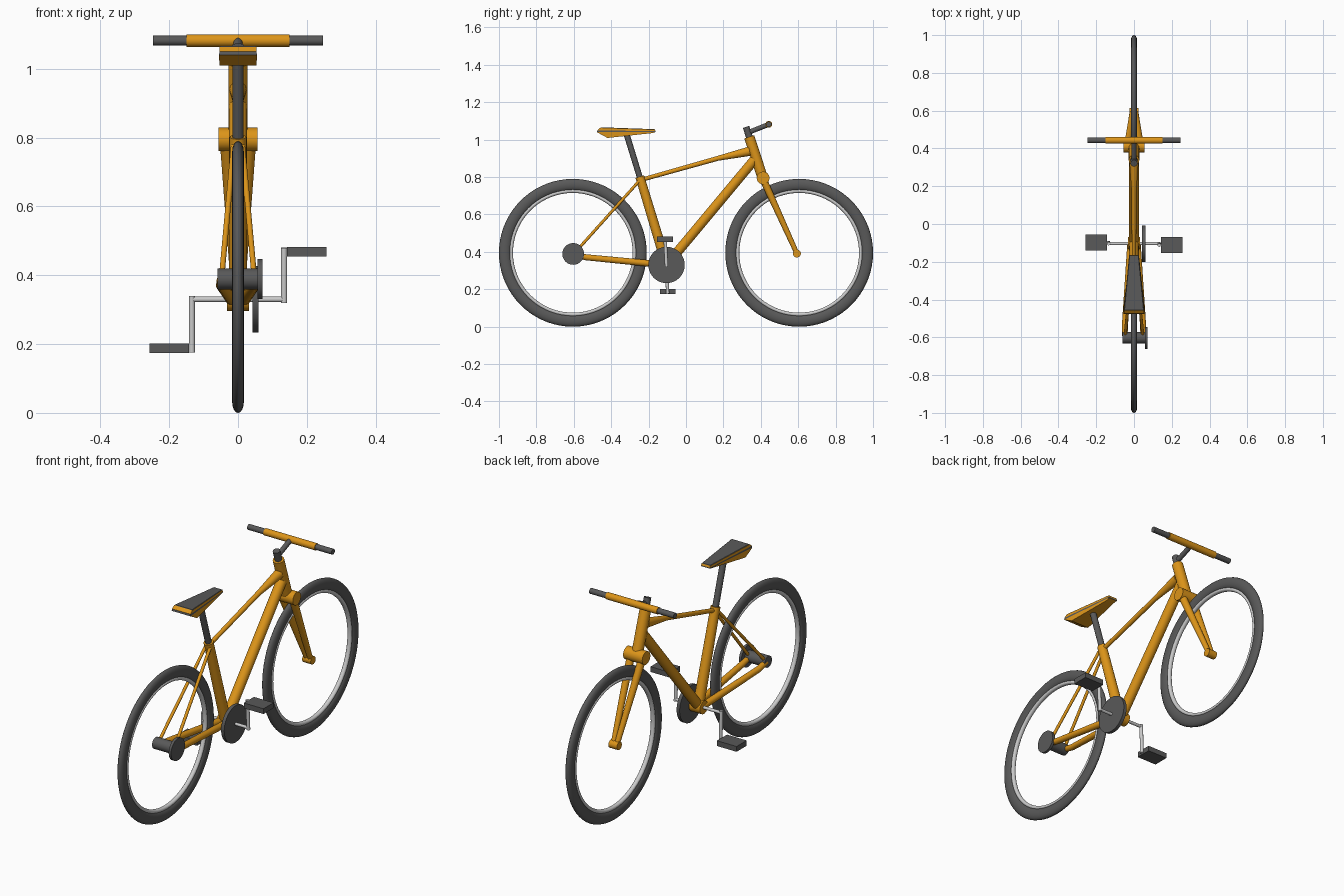
import bpy, bmesh, math
from mathutils import Vector

if "Cube" in bpy.data.objects:
    bpy.data.objects.remove(bpy.data.objects["Cube"])


def material(name, rgb):
    m = bpy.data.materials.new(name)
    m.diffuse_color = (*rgb, 1)
    m.use_nodes = True
    m.node_tree.nodes["Principled BSDF"].inputs["Base Color"].default_value = m.diffuse_color
    return m


ORANGE = material("orange_paint", (0.72, 0.30, 0.01))
DARK = material("dark_rubber", (0.10, 0.10, 0.10))
METAL = material("light_metal", (0.55, 0.55, 0.56))


def finish(name, bm, mat, angle=35):
    bmesh.ops.recalc_face_normals(bm, faces=bm.faces)
    me = bpy.data.meshes.new(name)
    bm.to_mesh(me)
    bm.free()
    me.materials.append(mat)
    ob = bpy.data.objects.new(name, me)
    bpy.context.collection.objects.link(ob)
    bpy.ops.object.select_all(action='DESELECT')
    ob.select_set(True)
    bpy.context.view_layer.objects.active = ob
    bpy.ops.object.shade_smooth_by_angle(angle=math.radians(angle))
    return ob


def bridge(bm, a, b):
    n = len(a)
    for i in range(n):
        bm.faces.new((a[i], a[(i + 1) % n], b[(i + 1) % n], b[i]))


def tube(name, pts, radii, mat, sides=24):
    """Capped round tube through points, one radius per point."""
    pts = [Vector(p) for p in pts]
    if not isinstance(radii, (list, tuple)):
        radii = [radii] * len(pts)
    bm = bmesh.new()
    rings = []
    for i, p in enumerate(pts):
        d = pts[min(i + 1, len(pts) - 1)] - pts[max(i - 1, 0)]
        q = d.to_track_quat('Z', 'X')
        rings.append([bm.verts.new(p + q @ Vector((radii[i] * math.cos(t), radii[i] * math.sin(t), 0)))
                      for t in (2 * math.pi * k / sides for k in range(sides))])
    for a, b in zip(rings, rings[1:]):
        bridge(bm, a, b)
    bm.faces.new(rings[0])
    bm.faces.new(rings[-1])
    return finish(name, bm, mat)


def cross(name, x0, x1, y, z, r, mat, sides=32):
    """Cylinder lying along x."""
    return tube(name, [(x0, y, z), (x1, y, z)], r, mat, sides)


def ring(name, y, z, radius, rad, half_w, mat, segs=72, sides=16):
    """Ring around the x axis with an elliptical section."""
    bm = bmesh.new()
    loops = []
    for i in range(segs):
        t = 2 * math.pi * i / segs
        loops.append([])
        for k in range(sides):
            u = 2 * math.pi * k / sides
            r = radius + rad * math.cos(u)
            loops[-1].append(bm.verts.new((half_w * math.sin(u), y + r * math.cos(t), z + r * math.sin(t))))
    for i in range(segs):
        bridge(bm, loops[i], loops[(i + 1) % segs])
    return finish(name, bm, mat, 60)


def slab(name, low, high, mat):
    """Tapered slab between two levels: (y_back, z_back, half_w_back, y_nose, z_nose, half_w_nose)."""
    bm = bmesh.new()
    loops = []
    for yb, zb, wb, yn, zn, wn in (low, high):
        loops.append([bm.verts.new(c) for c in ((-wb, yb, zb), (wb, yb, zb), (wn, yn, zn), (-wn, yn, zn))])
    bridge(bm, *loops)
    bm.faces.new(loops[0])
    bm.faces.new(loops[1])
    return finish(name, bm, mat, 20)


def box(name, x0, x1, y0, y1, z0, z1, mat):
    w, c = (x1 - x0) / 2, (x1 + x0) / 2
    ob = slab(name, (y0, z0, w, y1, z0, w), (y0, z1, w, y1, z1, w), mat)
    ob.location.x = c
    return ob


# Wheels
for side, y in (("rear", -0.605), ("front", 0.605)):
    ring(side + "_tire", y, 0.395, 0.364, 0.031, 0.017, DARK)
    ring(side + "_rim", y, 0.395, 0.330, 0.010, 0.012, METAL)

# Rear hub and sprocket
cross("rear_hub", -0.06, 0.058, -0.603, 0.389, 0.030, DARK)
cross("rear_sprocket", 0.057, 0.071, -0.603, 0.389, 0.058, DARK, 48)

# Main frame
BB = (0, -0.104, 0.33)
cross("bottom_bracket", -0.032, 0.032, BB[1], BB[2], 0.034, ORANGE)
tube("seat_tube", [BB, (0, -0.247, 0.802)], [0.027, 0.024], ORANGE)
tube("down_tube", [BB, (0, 0.365, 0.892)], 0.026, ORANGE)
tube("top_tube", [(0, -0.24, 0.785), (0, 0.17, 0.90), (0, 0.34, 0.938)], [0.011, 0.013, 0.025], ORANGE)
tube("head_tube", [(0, 0.338, 1.015), (0, 0.412, 0.79)], 0.028, ORANGE)
for s, label in ((-1, "left"), (1, "right")):
    tube(label + "_chain_stay", [(s * 0.048, -0.60, 0.386), (s * 0.048, -0.535, 0.371), (s * 0.018, -0.11, 0.33)],
         [0.014, 0.016, 0.018], ORANGE)
    tube(label + "_seat_stay", [(s * 0.048, -0.60, 0.389), (s * 0.012, -0.245, 0.785)], 0.008, ORANGE)
    # Fork legs meet at the axle
    tube(label + "_fork_leg", [(s * 0.033, 0.412, 0.79), (s * 0.010, 0.593, 0.391)], [0.020, 0.013], ORANGE)
cross("fork_crown", -0.056, 0.056, 0.412, 0.795, 0.034, ORANGE)
cross("fork_axle", -0.025, 0.025, 0.593, 0.391, 0.021, ORANGE)

# Steering
tube("steerer", [(0, 0.355, 0.965), (0, 0.321, 1.068)], 0.018, DARK)
tube("stem", [(0, 0.33, 1.037), (0, 0.443, 1.082)], 0.013, DARK)
cross("handlebar", -0.15, 0.15, 0.443, 1.082, 0.018, ORANGE)
for s, label in ((-1, "left"), (1, "right")):
    cross(label + "_grip", s * 0.145, s * 0.247, 0.443, 1.082, 0.0145, DARK)

# Seat post and layered saddle
tube("seat_post", [(0, -0.235, 0.76), (0, -0.318, 1.03)], 0.016, DARK)
levels = [(-0.42, 1.009, 0.054, -0.18, 1.035, 0.022),
          (-0.476, 1.040, 0.055, -0.164, 1.040, 0.026),
          (-0.474, 1.050, 0.054, -0.163, 1.045, 0.026),
          (-0.458, 1.064, 0.053, -0.166, 1.054, 0.025),
          (-0.455, 1.066, 0.050, -0.168, 1.056, 0.023)]
for i, (label, mat) in enumerate((("base", ORANGE), ("stripe", DARK), ("rim", ORANGE), ("cover", DARK))):
    slab("saddle_" + label, levels[i], levels[i + 1], mat)

# Chainring, cranks and pedals
cross("chainring", 0.042, 0.060, BB[1], BB[2], 0.097, DARK, 56)
cross("crank_axle", -0.135, 0.135, BB[1], BB[2], 0.008, METAL)
for s, label, y, z in ((1, "right", -0.112, 0.468), (-1, "left", -0.098, 0.188)):
    x = s * 0.134
    tube(label + "_crank", [(x, BB[1], BB[2] - s * 0.01), (x, y, z + s * 0.012)], 0.009, METAL)
    x0, x1 = sorted((s * 0.142, s * 0.257))
    box(label + "_pedal", x0, x1, y - 0.042, y + 0.042, z - 0.014, z + 0.014, DARK)
